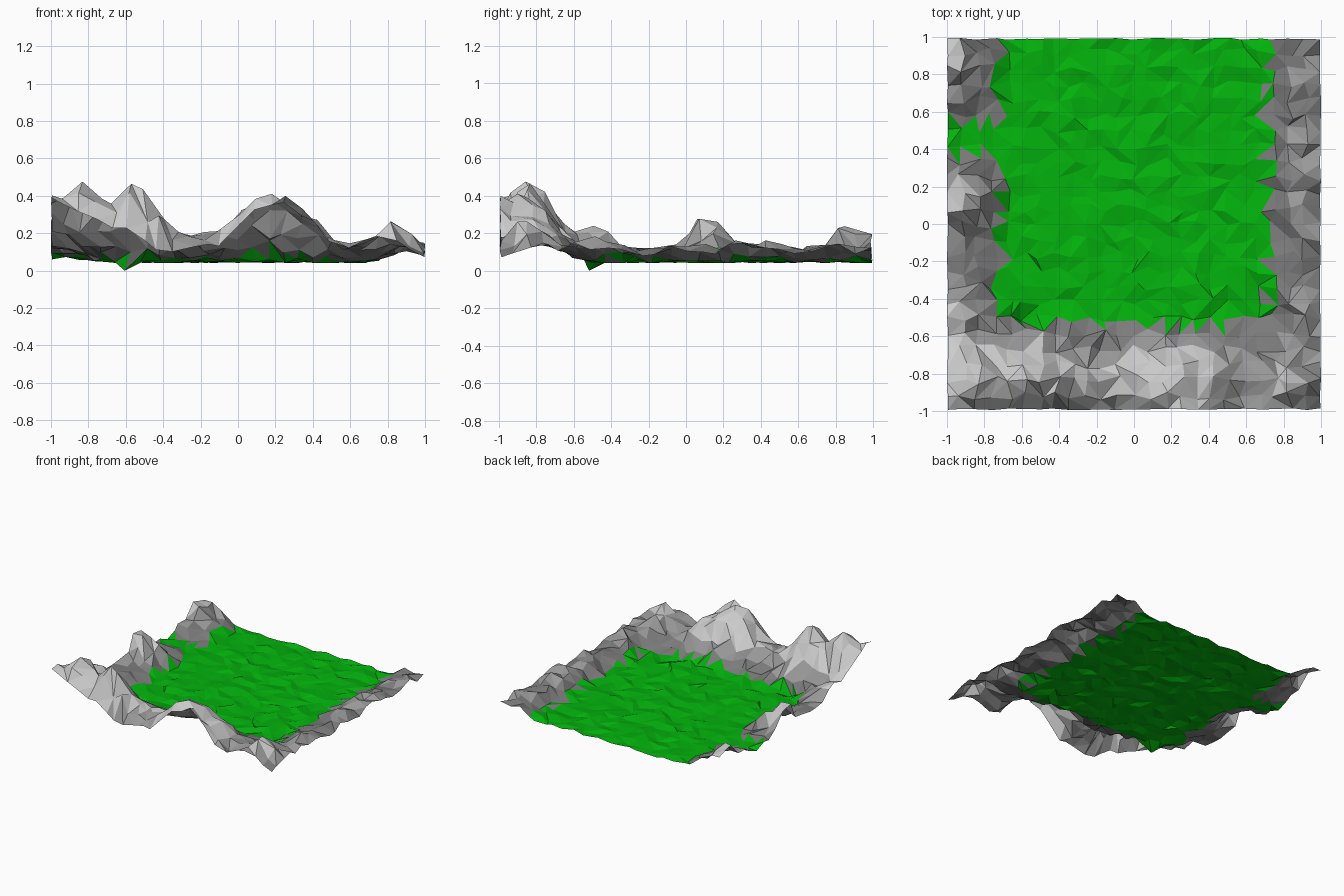
import bpy, random
from mathutils import Vector

if "Cube" in bpy.data.objects:
    bpy.data.objects.remove(bpy.data.objects["Cube"])

random.seed(7)
N = 24                      # cells per side


def lerp_profile(pts, t):
    """Piecewise linear curve through (t, value) points."""
    if t <= pts[0][0]:
        return pts[0][1]
    for (a, va), (b, vb) in zip(pts, pts[1:]):
        if t <= b:
            return va + (vb - va) * (t - a) / (b - a)
    return pts[-1][1]


# Crest heights along each ridge
FRONT = [(-1, .40), (-.82, .49), (-.7, .38), (-.55, .49), (-.4, .28), (-.28, .22), (-.1, .21),
         (.08, .38), (.22, .41), (.4, .30), (.5, .2), (.6, .13), (.81, .25), (.93, .18), (1, .14)]
FRONT_EDGE = [(-1, .38), (-.8, .33), (-.6, .2), (-.48, .12), (-.3, .11), (-.1, .15), (.1, .35),
              (.25, .38), (.42, .24), (.57, .11), (.8, .2), (.92, .1), (1, .06)]
LEFT = [(-.6, .24), (-.45, .22), (-.35, .15), (-.1, .12), (0, .15), (.09, .33), (.15, .31),
        (.23, .15), (.35, .12), (.42, .07), (.55, .07), (.62, .12), (.75, .14), (.83, .24), (1, .18)]
RIGHT = [(-1, .13), (-.7, .14), (-.45, .17), (-.3, .12), (0, .13), (.4, .16), (.6, .11),
         (.8, .14), (1, .13)]
# Cross-sections, 0 = meadow side, 1 = crest
FRONT_CUT = [(-.87, 1), (-.75, .8), (-.66, .42), (-.57, .16), (-.5, 0)]
LEFT_CUT = [(.7, 0), (.78, .3), (.9, .85), (1, 1)]
RIGHT_CUT = [(.71, 0), (.78, .4), (.88, 1), (1, .7)]
BASE = .052


def height(x, y):
    crest = lerp_profile(FRONT, x)
    if y < -.87:
        t = min(1, (-.87 - y) / .12)
        crest += (lerp_profile(FRONT_EDGE, x) - crest) * t
    front = (crest - BASE) * lerp_profile(FRONT_CUT, y)
    line, cut = (LEFT, LEFT_CUT) if x < 0 else (RIGHT, RIGHT_CUT)
    side = (lerp_profile(line, y) - BASE) * lerp_profile(cut, abs(x))
    if y < -.85:
        side *= max(0, (1 + y) / .15)
    return BASE + max(front, side)


def is_rock(c):
    if c.x < -.7 and .38 < c.y < .55:
        return False         # grassy gap in the left ridge
    w = random.uniform(-.03, .03)
    return abs(c.x) > .72 + w or c.y < -.53 + w


# Jittered height field
verts = []
step = 2 / N
for j in range(N + 1):
    for i in range(N + 1):
        x, y = -1 + i * step, -1 + j * step
        x += random.uniform(-.024, .024) if 0 < i < N else random.uniform(-.007, 0) * (1 if i else -1)
        y += random.uniform(-.024, .024) if 0 < j < N else random.uniform(.005, .015) * (-1 if j else 1)
        z = height(x, y)
        rough = .012 if z < .07 else .03
        verts.append(Vector((x, y, z + random.uniform(-rough, rough))))
dip = min(verts, key=lambda v: (v.x + .58) ** 2 + (v.y + .48) ** 2)
dip.z = 0                    # lowest hollow beside the rocks

# Random diagonal per cell, sorted into grass and rock by height band
parts = {"grass_meadow": [], "low_rocks": [], "middle_rocks": [], "high_rocks": []}
for j in range(N):
    for i in range(N):
        a = j * (N + 1) + i
        q = (a, a + 1, a + N + 2, a + N + 1)
        k = random.randint(0, 1)
        for t in ((q[k], q[k + 1], q[k + 2]), (q[k], q[k + 2], q[(k + 3) % 4])):
            c = sum((verts[n] for n in t), Vector()) / 3
            band = "low_rocks" if c.z < .12 else "middle_rocks" if c.z < .19 else "high_rocks"
            parts[band if is_rock(c) else "grass_meadow"].append(t)

COLOURS = {"grass_meadow": (.001, .45, .004, 1), "low_rocks": (.2, .2, .2, 1),
           "middle_rocks": (.32, .32, .32, 1)}

for name, faces in parts.items():
    used = sorted({n for f in faces for n in f})
    index = {n: k for k, n in enumerate(used)}
    mesh = bpy.data.meshes.new(name)
    mesh.from_pydata([verts[n] for n in used], [], [[index[n] for n in f] for f in faces])
    mesh.update()
    obj = bpy.data.objects.new(name, mesh)
    bpy.context.collection.objects.link(obj)
    if name in COLOURS:
        mat = bpy.data.materials.new(name + "_colour")
        mat.diffuse_color = COLOURS[name]
        mat.use_nodes = True
        mat.node_tree.nodes["Principled BSDF"].inputs["Base Color"].default_value = mat.diffuse_color
        mesh.materials.append(mat)
